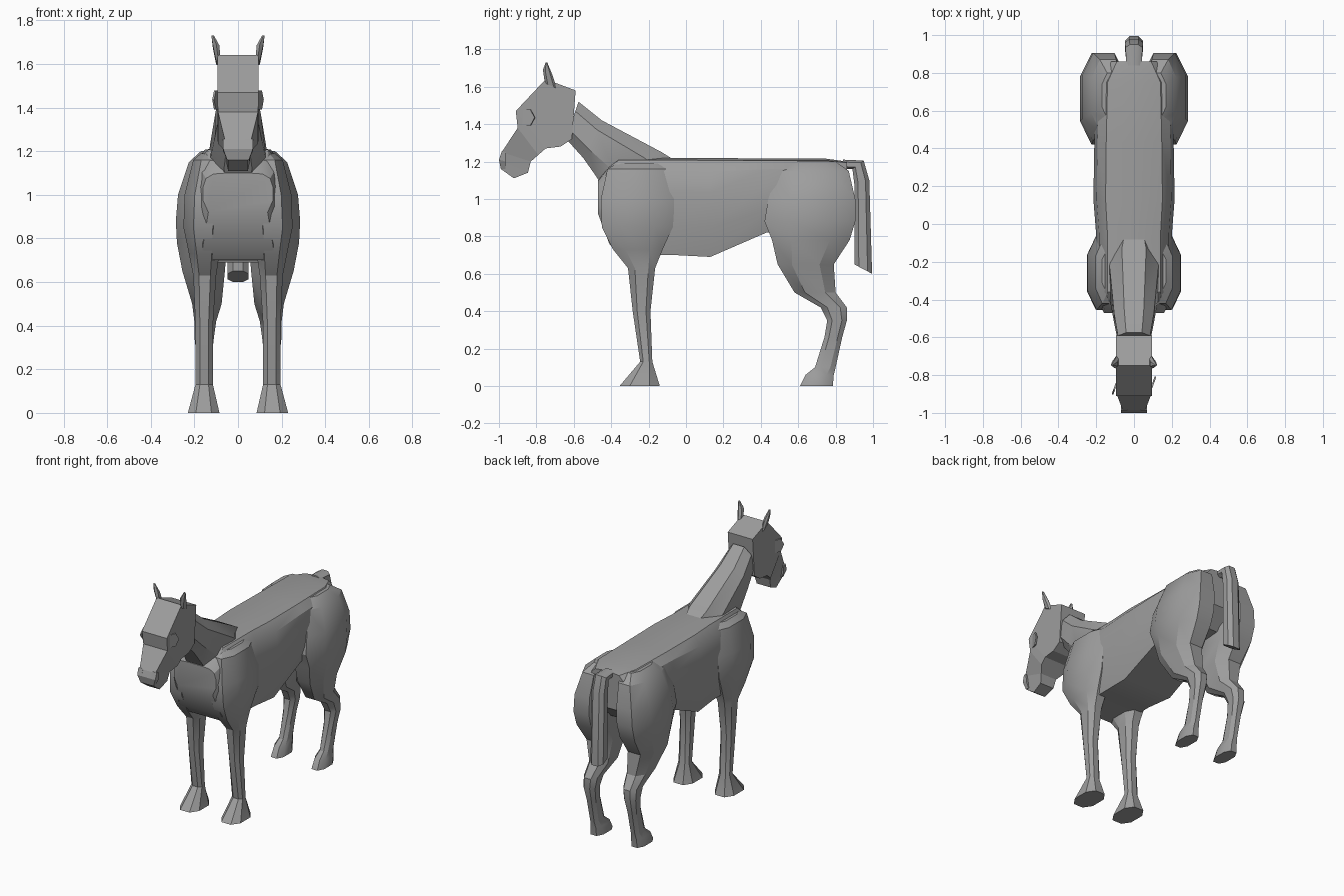
import bpy
import bmesh
import math

cube = bpy.data.objects.get("Cube")
if cube:
    bpy.data.objects.remove(cube, do_unlink=True)

# One plain grey for the whole animal
GREY = (0.34, 0.34, 0.34, 1.0)
grey = bpy.data.materials.new("plain grey")
grey.use_nodes = True
grey.diffuse_color = GREY
shader = next(n for n in grey.node_tree.nodes if n.type == "BSDF_PRINCIPLED")
shader.inputs["Base Color"].default_value = GREY

# Cross-section outlines, from -1 to 1 across (x) and from start to end point
SQUARE = [(-1, -1), (1, -1), (1, 1), (-1, 1)]


def round_outline(sides, squareness):
    """Rounded outline; lower squareness gives fuller corners."""
    points = []
    for i in range(sides):
        angle = math.tau * (i + 0.5) / sides
        c, s = math.cos(angle), math.sin(angle)
        points.append((math.copysign(abs(c) ** squareness, c),
                       math.copysign(abs(s) ** squareness, s)))
    biggest = max(p[0] for p in points)
    tallest = max(p[1] for p in points)
    return [(u / biggest, v / tallest) for u, v in points]


LIMB = round_outline(8, 0.8)
THIN = round_outline(6, 1.0)
half_trunk = [(0.85, -1), (1, -0.4), (1, 0.3), (0.92, 0.72), (0.7, 0.95), (0.3, 1)]
TRUNK = half_trunk + [(-u, v) for u, v in reversed(half_trunk)]


def finish(obj, name, smooth_angle):
    obj.name = name
    obj.data.name = name
    obj.data.materials.append(grey)
    bpy.ops.object.select_all(action="DESELECT")
    obj.select_set(True)
    bpy.context.view_layer.objects.active = obj
    if smooth_angle:
        bpy.ops.object.shade_smooth_by_angle(angle=math.radians(smooth_angle))
    return obj


def loft(name, outline, sections, smooth_angle=30):
    """Skin sections given as (start y, z), (end y, z), low x, high x."""
    bm = bmesh.new()
    rings = []
    for (ya, za), (yb, zb), xa, xb in sections:
        ring = []
        for u, v in outline:
            t = (v + 1) / 2
            ring.append(bm.verts.new((xa + (xb - xa) * (u + 1) / 2,
                                      ya + (yb - ya) * t,
                                      za + (zb - za) * t)))
        rings.append(ring)
    count = len(outline)
    for low, high in zip(rings, rings[1:]):
        for i in range(count):
            j = (i + 1) % count
            bm.faces.new((low[i], low[j], high[j], high[i]))
    bm.faces.new(rings[0])
    bm.faces.new(rings[-1])
    bmesh.ops.recalc_face_normals(bm, faces=bm.faces)
    mesh = bpy.data.meshes.new(name)
    bm.to_mesh(mesh)
    bm.free()
    obj = bpy.data.objects.new(name, mesh)
    bpy.context.collection.objects.link(obj)
    return finish(obj, name, smooth_angle)


def centred(rows):
    """Sections symmetric about x = 0, from (start, end, half width)."""
    return [(a, b, -w, w) for a, b, w in rows]


def level(rows, side):
    """Horizontal sections from (z, front y, back y, inner x, outer x)."""
    return [((f, z), (b, z), side * i, side * o) for z, f, b, i, o in rows]


# Trunk: flat belly, rounded back
trunk_rows = [(-.47, .92, 1.1, .16), (-.41, .76, 1.18, .19), (-.36, .7, 1.22, .2),
              (-.06, .7, 1.22, .2), (.13, .69, 1.22, .215), (.43, .82, 1.215, .21),
              (.75, .84, 1.215, .2), (.86, .95, 1.2, .13)]
loft("trunk", TRUNK, centred([((y, low), (y, top), w) for y, low, top, w in trunk_rows]))

# Neck: wide at the withers, narrow behind the jaw
loft("neck", LIMB, centred([
    ((-.4, 1.0), (-.05, 1.2), .1),
    ((-.48, 1.12), (-.13, 1.25), .13),
    ((-.55, 1.22), (-.45, 1.42), .105),
    ((-.64, 1.32), (-.575, 1.52), .085)]))

# Head: slab cheeks with a tapered muzzle
loft("head", SQUARE, centred([
    ((-.61, 1.32), (-.59, 1.58), .095),
    ((-.67, 1.28), (-.75, 1.64), .095),
    ((-.75, 1.27), (-.91, 1.47), .095),
    ((-.79, 1.235), (-.9, 1.38), .092),
    ((-.83, 1.2), (-.985, 1.25), .06),
    ((-.845, 1.14), (-1.0, 1.21), .052),
    ((-.92, 1.11), (-.99, 1.16), .045)]), smooth_angle=0)

# Tail: short dock and a hanging switch
loft("tail", LIMB, centred([
    ((.83, 1.16), (.84, 1.21), .04),
    ((.89, 1.16), (.95, 1.205), .045),
    ((.9, 1.08), (.98, 1.1), .048),
    ((.9, .65), (.995, .6), .048)]))

# Leg sections run from the shoulder or hip down to the hoof
FRONT_LEG = [(1.19, -.37, -.13, .06, .17), (1.16, -.42, -.09, .06, .205),
             (1.0, -.455, -.06, .06, .245), (.85, -.45, -.07, .07, .25),
             (.73, -.39, -.125, .085, .225), (.63, -.31, -.165, .1, .205),
             (.4, -.285, -.19, .115, .195), (.13, -.245, -.18, .115, .195),
             (0, -.355, -.14, .085, .23)]
HIND_LEG = [(1.2, .56, .8, .06, .17), (1.15, .49, .87, .05, .225),
            (1.0, .44, .905, .045, .275), (.88, .42, .905, .045, .285),
            (.78, .46, .875, .05, .28), (.65, .49, .79, .06, .255),
            (.5, .58, .8, .075, .21), (.42, .72, .86, .1, .2),
            (.35, .755, .86, .11, .2), (.26, .74, .835, .12, .19),
            (.1, .69, .8, .125, .185), (.06, .64, .79, .115, .195),
            (0, .61, .785, .11, .2)]

for label, side in (("left", 1), ("right", -1)):
    loft(label + "_front_leg", LIMB, level(FRONT_LEG, side))
    loft(label + "_hind_leg", LIMB, level(HIND_LEG, side))

    # Ear: leaf leaning outward
    loft(label + "_ear", THIN, [
        ((-.755, 1.62), (-.69, 1.59), side * .08, side * .1),
        ((-.765, 1.69), (-.715, 1.665), side * .085, side * .115),
        ((-.75, 1.73), (-.742, 1.73), side * .11, side * .122)])

    # Nostril: small raised pad on the muzzle corner
    loft(label + "_nostril", SQUARE, [
        ((-.965, 1.25), (-.985, 1.255), side * .035, side * .07),
        ((-.965, 1.2), (-1.0, 1.21), side * .035, side * .068),
        ((-.965, 1.16), (-.99, 1.16), side * .035, side * .05)], smooth_angle=0)

    # Eye: thin hexagonal plate on the cheek
    bpy.ops.mesh.primitive_cylinder_add(
        vertices=6, radius=.05, depth=.009,
        location=(side * .097, -.855, 1.435), rotation=(math.radians(20), math.pi / 2, 0))
    finish(bpy.context.object, label + "_eye", 0)
